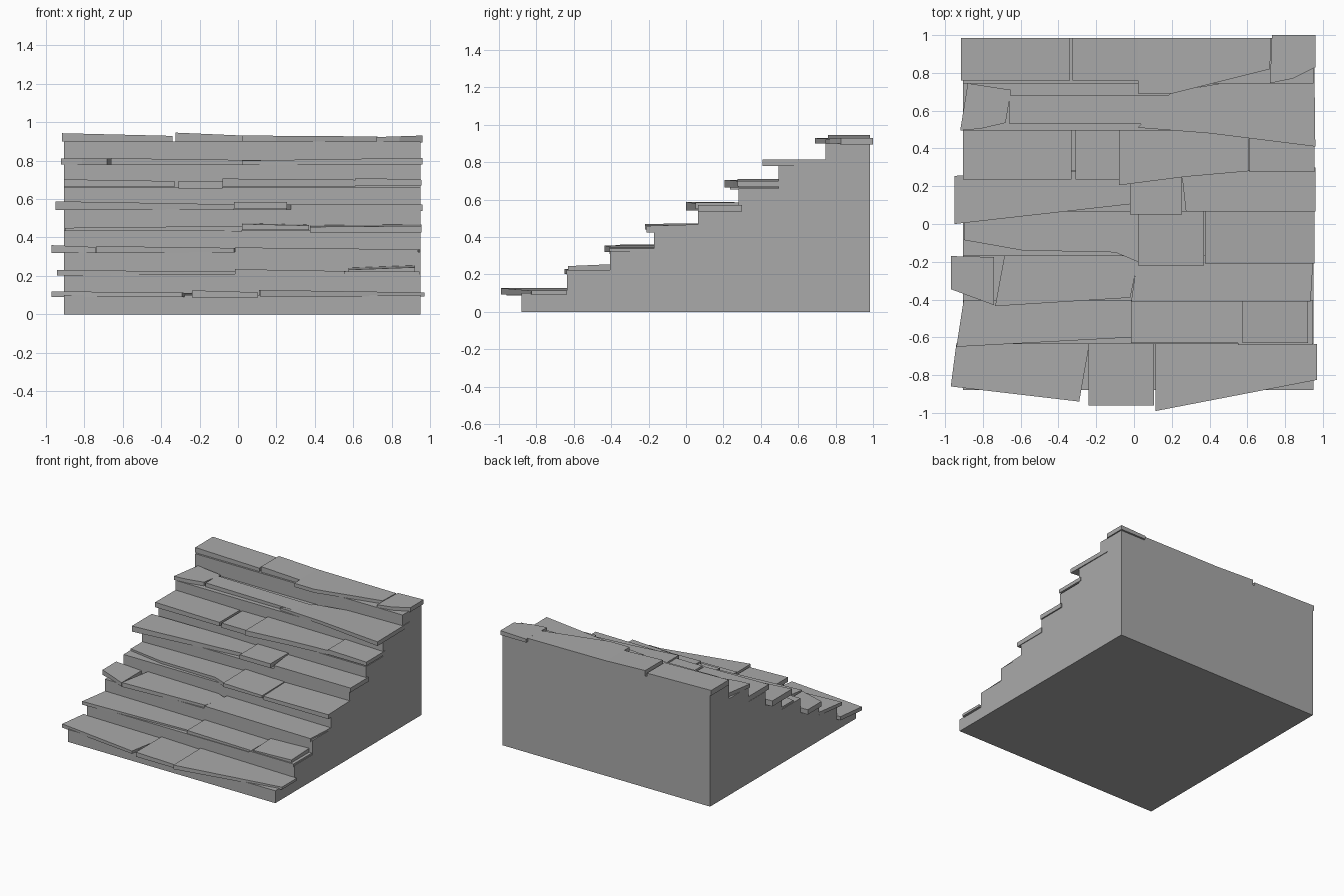
import bpy
import bmesh

if "Cube" in bpy.data.objects:
    bpy.data.objects.remove(bpy.data.objects["Cube"], do_unlink=True)

stone = bpy.data.materials.new("grey stone")
stone.use_nodes = True
GREY = (0.4, 0.4, 0.4, 1)
stone.diffuse_color = GREY
stone.node_tree.nodes["Principled BSDF"].inputs["Base Color"].default_value = GREY


def finish(name, bm):
    """Turn a bmesh into a named, flat shaded stone object."""
    bmesh.ops.recalc_face_normals(bm, faces=bm.faces)
    mesh = bpy.data.meshes.new(name)
    bm.to_mesh(mesh)
    bm.free()
    mesh.materials.append(stone)
    obj = bpy.data.objects.new(name, mesh)
    bpy.context.collection.objects.link(obj)
    return obj


def loft(name, lower, upper):
    """Close the solid between two matching outlines."""
    bm = bmesh.new()
    a = [bm.verts.new(p) for p in lower]
    b = [bm.verts.new(p) for p in upper]
    bm.faces.new(a)
    bm.faces.new(b)
    for i in range(len(a)):
        j = (i + 1) % len(a)
        bm.faces.new((a[i], a[j], b[j], b[i]))
    return finish(name, bm)


def slab(name, outline, bottom, left, right=None, rise=0):
    """Irregular paving slab; its top tilts from left to right and front to back."""
    right = left if right is None else right
    xs = [p[0] for p in outline]
    ys = [p[1] for p in outline]

    def top(x, y):
        across = (x - min(xs)) / (max(xs) - min(xs))
        back = (y - min(ys)) / (max(ys) - min(ys))
        return left + (right - left) * across + rise * back

    loft(name, [(x, y, bottom) for x, y in outline],
         [(x, y, top(x, y)) for x, y in outline])


def block(name, x0, x1, y0, y1, bottom, left, right=None, rise=0):
    """Slab with a rectangular outline."""
    slab(name, [(x0, y0), (x1, y0), (x1, y1), (x0, y1)], bottom, left, right, rise)


# Solid stepped base, extruded across x
risers = [-.88, -.635, -.405, -.17, .065, .28, .495, .745]
treads = [.1, .21, .325, .435, .545, .66, .78, .9]
profile = [(risers[0], 0)]
for i, (y, z) in enumerate(zip(risers, treads)):
    profile.append((y, z))
    profile.append((risers[i + 1] if i < len(risers) - 1 else .985, z))
profile.append((.985, 0))
loft("stair_base", [(-.905, y, z) for y, z in profile], [(.95, y, z) for y, z in profile])

# First step
slab("first_step_left_slab", [(-.97, -.86), (-.29, -.94), (-.235, -.63), (-.94, -.63)], .09, .12, .112)
block("first_step_middle_slab", -.24, .105, -.96, -.62, .088, .125, .115)
slab("first_step_right_slab", [(.115, -.99), (.97, -.825), (.97, -.635), (.11, -.635)], .094, .127, .114)

# Second step
slab("second_step_left_slab", [(-.94, -.65), (-.01, -.6), (-.01, -.39), (-.9, -.39)], .203, .23, .222)
block("second_step_middle_slab", -.015, .56, -.63, -.4, .2, .235, .225)
block("second_step_right_slab", .55, .945, -.64, -.4, .2, .223)
block("second_step_raised_slab", .575, .92, -.63, -.4, .21, .232, .245, .01)

# Third step
slab("third_step_left_slab", [(-.97, -.345), (-.74, -.43), (-.74, -.175), (-.97, -.17)], .32, .36, .35)
slab("third_step_middle_slab", [(-.735, -.435), (-.02, -.39), (.02, -.2), (-.1, -.15), (-.68, -.135)],
     .32, .355, .345)
slab("third_step_right_slab", [(-.015, -.41), (.935, -.41), (.95, -.17), (.02, -.17)], .31, .348, .338)

# Fourth step
slab("fourth_step_left_slab", [(-.9, -.085), (-.59, -.14), (-.1, -.15), (.02, -.2), (.02, .11), (-.9, .07)],
     .432, .45, .46)
block("fourth_step_middle_slab", .02, .37, -.22, .08, .44, .47, .462, .004)
block("fourth_step_right_slab", .375, .955, -.21, .07, .425, .455, .46, .008)

# Fifth step
slab("fifth_step_left_slab", [(-.95, 0), (-.02, .105), (-.02, .29), (-.95, .255)], .543, .588, .572)
block("fifth_step_middle_slab", -.02, .255, .05, .29, .55, .585)
slab("fifth_step_right_slab", [(.275, .065), (.96, .065), (.96, .3), (.25, .29)], .537, .572)

# Sixth step
block("sixth_step_left_slab", -.905, -.33, .235, .52, .662, .702, .693)
block("sixth_step_narrow_slab", -.31, -.08, .235, .52, .655, .693)
slab("sixth_step_middle_slab", [(-.08, .205), (.27, .25), (.61, .28), (.61, .5), (-.08, .52)], .665, .706, .7)
block("sixth_step_right_slab", .612, .955, .275, .52, .67, .71, .7)

# Seventh step
slab("seventh_step_left_slab", [(-.92, .495), (-.81, .505), (-.68, .535), (-.65, .71), (-.88, .745)],
     .78, .81)
block("seventh_step_middle_slab", -.66, .26, .53, .68, .775, .812, .8)
slab("seventh_step_right_slab", [(.02, .51), (.4, .48), (.96, .41), (.955, .83), (.2, .7)], .78, .8, .814)

# Top landing
block("landing_left_slab", -.915, -.34, .76, .985, .9, .942, .928)
slab("landing_middle_slab", [(-.325, .76), (-.1, .76), (.02, .76), (.02, .985), (-.325, .985)], .9, .945, .93)
slab("landing_centre_slab", [(.02, .69), (.2, .69), (.72, .82), (.725, .985), (.02, .985)], .9, .93, .925)
slab("landing_right_slab", [(.72, .745), (.84, .77), (.96, .83), (.96, 1), (.73, 1)], .895, .922, .93)
